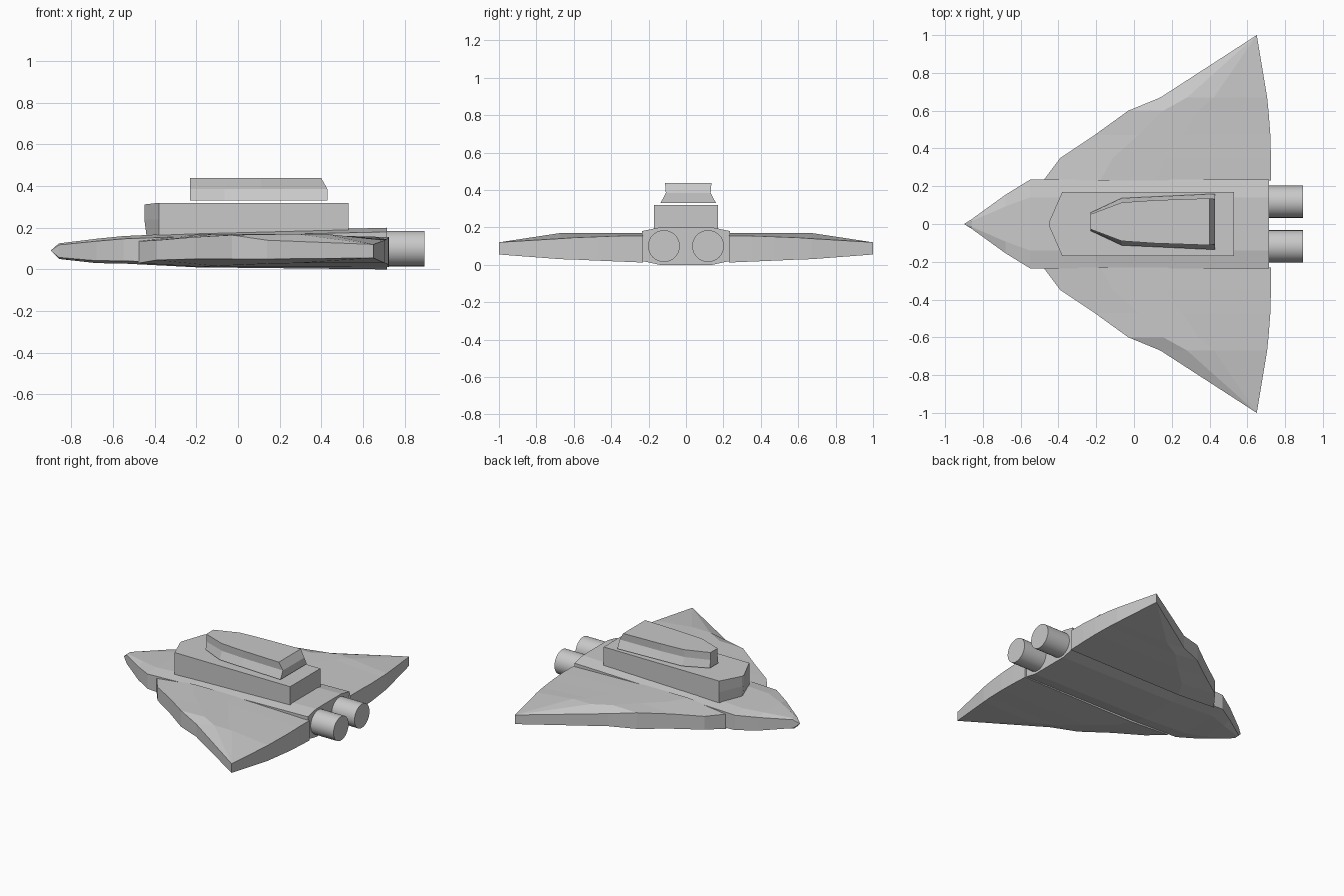
import bpy
import bmesh
import math

if "Cube" in bpy.data.objects:
    bpy.data.objects.remove(bpy.data.objects["Cube"], do_unlink=True)

# Single hull paint
hull_paint = bpy.data.materials.new("light_grey")
hull_paint.use_nodes = True
grey = (0.58, 0.58, 0.58, 1)
hull_paint.diffuse_color = grey
hull_paint.node_tree.nodes["Principled BSDF"].inputs["Base Color"].default_value = grey


def loft(name, rings):
    """Skin a closed flat-faced solid through rings of equal point count."""
    bm = bmesh.new()
    loops = [[bm.verts.new(point) for point in ring] for ring in rings]
    count = len(loops[0])
    for near, far in zip(loops, loops[1:]):
        for i in range(count):
            j = (i + 1) % count
            bm.faces.new((near[i], near[j], far[j], far[i]))
    bm.faces.new(loops[0])
    bm.faces.new(loops[-1])
    bmesh.ops.remove_doubles(bm, verts=bm.verts, dist=0.0005)
    bmesh.ops.recalc_face_normals(bm, faces=bm.faces)
    mesh = bpy.data.meshes.new(name)
    bm.to_mesh(mesh)
    bm.free()
    mesh.materials.append(hull_paint)
    part = bpy.data.objects.new(name, mesh)
    bpy.context.collection.objects.link(part)
    return part


def hull_ring(x, half, low, high):
    """Chamfered box cross-section of the fuselage."""
    edge = (high - low) * 0.1
    right_side = [(-half * 0.6, low), (-half, low + edge), (-half, high - edge), (-half * 0.6, high)]
    left_side = [(-y, z) for y, z in reversed(right_side)]
    return [(x, y, z) for y, z in right_side + left_side]


# Fuselage, nose towards -x: station, half width, bottom, top
fuselage_stations = [
    (-0.9, 0, 0.09, 0.09),
    (-0.86, 0.025, 0.05, 0.125),
    (-0.68, 0.155, 0.03, 0.147),
    (-0.55, 0.235, 0.028, 0.16),
    (-0.2, 0.235, 0.01, 0.176),
    (0.715, 0.235, 0, 0.2),
]
loft("fuselage", [hull_ring(*station) for station in fuselage_stations])


def wing_ring(side, y, lead, trail, lead_top, crown, trail_top, lead_low, belly):
    """Chordwise wing section with a flat crown and blunt edges."""
    chord = [lead + (trail - lead) * part for part in (0, 0.25, 0.5, 1)]
    tops = (lead_top, crown, crown, trail_top)
    lows = (lead_low, belly, belly, belly)
    upper = [(x, side * y, z) for x, z in zip(chord, tops)]
    lower = [(x, side * y, z) for x, z in zip(chord, lows)]
    return upper + lower[::-1]


# Swept wings, from root to pointed tip
wing_stations = [
    (0.23, -0.48, 0.725, 0.135, 0.17, 0.155, 0.03, 0.012),
    (0.35, -0.39, 0.725, 0.14, 0.17, 0.155, 0.045, 0.017),
    (0.47, -0.21, 0.722, 0.155, 0.17, 0.15, 0.05, 0.022),
    (0.6, -0.03, 0.712, 0.165, 0.17, 0.145, 0.05, 0.028),
    (0.67, 0.14, 0.705, 0.14, 0.17, 0.14, 0.05, 0.03),
    (1, 0.65, 0.65, 0.12, 0.12, 0.12, 0.055, 0.055),
]
for label, side in (("left", 1), ("right", -1)):
    loft(label + "_wing", [wing_ring(side, *station) for station in wing_stations])


def plan_ring(stations, z):
    """Symmetric plan outline at one height from (x, half width) pairs."""
    return [(x, y, z) for x, y in stations] + [(x, -y, z) for x, y in reversed(stations)]


# Lower deck with a wedge front whose foot is tucked back
deck_foot = [(-0.44, 0.01), (-0.38, 0.17), (0.53, 0.17)]
deck_edge = [(-0.45, 0.01), (-0.38, 0.17), (0.53, 0.17)]
deck = loft("lower_deck", [
    plan_ring(deck_foot, 0.165),
    plan_ring(deck_edge, 0.24),
    plan_ring(deck_edge, 0.32),
])
for vert in deck.data.vertices:
    if vert.co.x < -0.4 and vert.co.z > 0.3:
        vert.co.z = 0.312

# Upper cabin with flared skirt and raked back
cabin_skirt = [(-0.23, 0.048), (-0.065, 0.125), (0.43, 0.148)]
cabin_waist = [(-0.23, 0.04), (-0.065, 0.1), (0.11, 0.112), (0.43, 0.12)]
cabin_roof = [(-0.23, 0.04), (-0.065, 0.102), (0.11, 0.114), (0.4, 0.124)]
cabin_skirt.insert(2, (0.11, 0.133))
cabin = loft("upper_cabin", [
    plan_ring(cabin_skirt, 0.33),
    plan_ring(cabin_waist, 0.385),
    plan_ring(cabin_roof, 0.438),
])
for vert in cabin.data.vertices:
    vert.co.y += 0.012

# Twin engines at the back
for label, side in (("left", 1), ("right", -1)):
    bpy.ops.mesh.primitive_cylinder_add(
        vertices=32, radius=0.085, depth=0.24,
        location=(0.775, side * 0.118, 0.1), rotation=(0, math.pi / 2, 0))
    engine = bpy.context.object
    engine.name = label + "_engine"
    engine.data.materials.append(hull_paint)
    bpy.ops.object.shade_smooth_by_angle(angle=math.radians(30))
